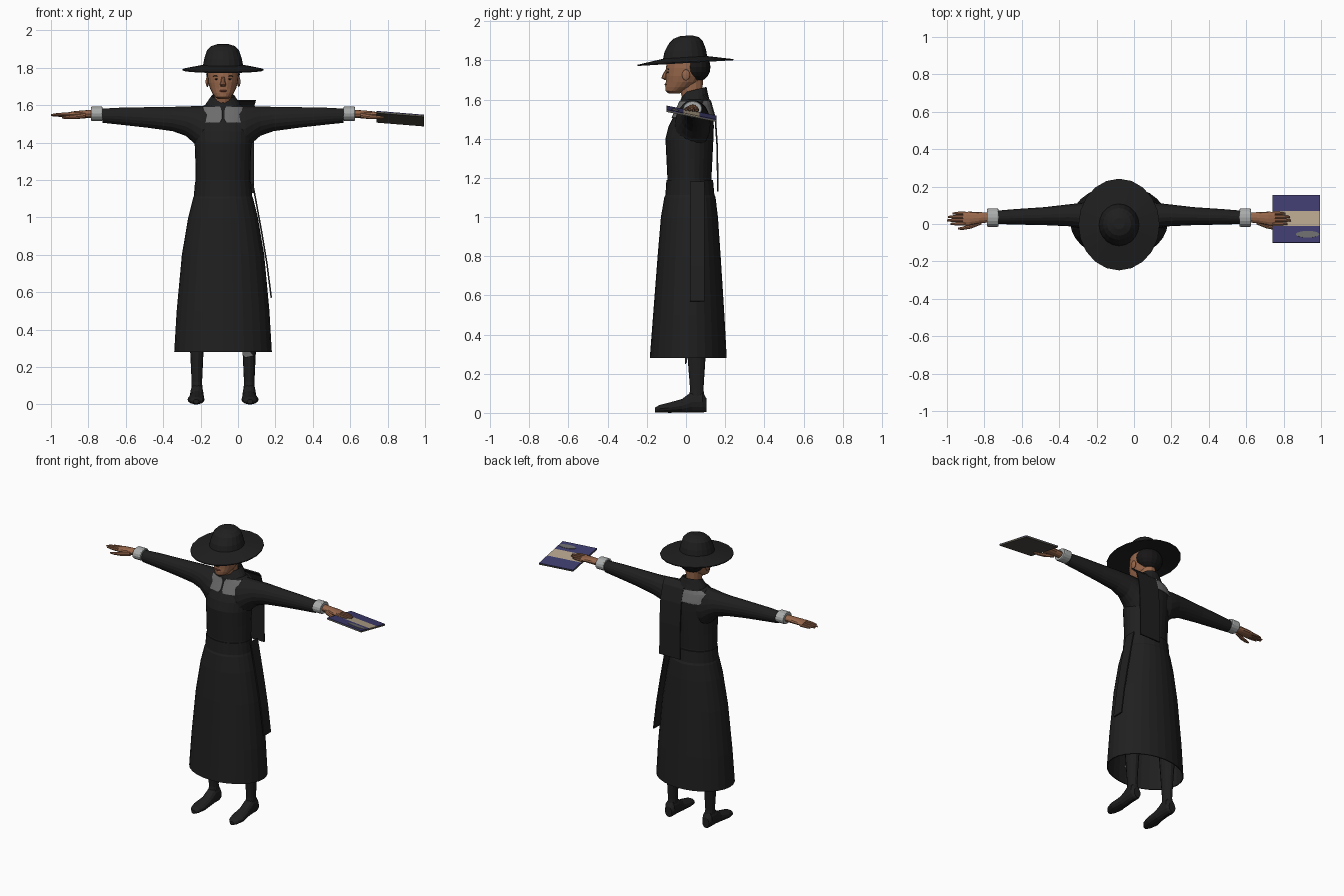
import bpy, bmesh, math
from mathutils import Vector as V

if "Cube" in bpy.data.objects:
    bpy.data.objects.remove(bpy.data.objects["Cube"])

CX = -0.08  # body centre line


def material(name, r, g, b):
    m = bpy.data.materials.new(name)
    m.use_nodes = True
    m.diffuse_color = (r, g, b, 1)
    bsdf = next(n for n in m.node_tree.nodes if n.type == 'BSDF_PRINCIPLED')
    bsdf.inputs["Base Color"].default_value = (r, g, b, 1)
    bsdf.inputs["Roughness"].default_value = 0.8
    return m


CLOTH = material("black_cloth", .014, .014, .014)
HAIR = material("dark_hair", .009, .008, .008)
SKIN = material("skin", .31, .135, .07)
LIPS = material("lips", .2, .06, .04)
COLLAR = material("grey_collar", .15, .15, .15)
CUFF = material("pale_cuff", .4, .41, .41)
BLUE = material("book_blue", .05, .047, .16)
BEIGE = material("book_beige", .47, .38, .27)
UNDER = material("book_underside", .085, .08, .065)
parts = []


def finish(name, bm, mat):
    bmesh.ops.recalc_face_normals(bm, faces=bm.faces[:])
    me = bpy.data.meshes.new(name)
    bm.to_mesh(me)
    bm.free()
    me.materials.append(mat)
    ob = bpy.data.objects.new(name, me)
    bpy.context.collection.objects.link(ob)
    parts.append(ob)
    return ob


def thicken(ob, t):
    m = ob.modifiers.new("thickness", 'SOLIDIFY')
    m.thickness, m.offset = t, 0


def loft(name, rings, mat, n=20, caps=True):
    """Skin through elliptical rings given as (centre, axis u, axis v)."""
    bm = bmesh.new()
    loops = []
    for c, u, v in rings:
        angles = [2 * math.pi * i / n for i in range(n)]
        loops.append([bm.verts.new(V(c) + V(u) * math.cos(a) + V(v) * math.sin(a)) for a in angles])
    for a, b in zip(loops, loops[1:]):
        for i in range(n):
            j = (i + 1) % n
            bm.faces.new((a[i], a[j], b[j], b[i]))
    if caps:
        bm.faces.new(loops[0])
        bm.faces.new(loops[-1])
    return finish(name, bm, mat)


def stack(name, rows, mat, n=20, caps=True, x=CX, tilt=0):
    """Vertical loft; rows are (z, half width, front y, back y)."""
    rings = []
    for z, w, f, b in rows:
        r = (b - f) / 2
        rings.append(((x, (f + b) / 2, z), (w, 0, 0), (0, r, r * tilt)))
    return loft(name, rings, mat, n, caps)


def limb(name, s, rows, mat, n=14):
    """Sideways loft; rows are (distance, front y, back y, bottom z, top z)."""
    rings = [((CX + s * d, (f + b) / 2, (lo + hi) / 2), (0, (b - f) / 2, 0), (0, 0, (hi - lo) / 2))
             for d, f, b, lo, hi in rows]
    return loft(name, rings, mat, n)


def ball(name, c, size, mat):
    bm = bmesh.new()
    bmesh.ops.create_uvsphere(bm, u_segments=16, v_segments=10, radius=1)
    bmesh.ops.scale(bm, vec=size, verts=bm.verts[:])
    bmesh.ops.translate(bm, vec=c, verts=bm.verts[:])
    return finish(name, bm, mat)


def ribbon(name, path, side, mat, t=.008):
    bm = bmesh.new()
    rows = [(bm.verts.new(V(p)), bm.verts.new(V(p) + V(side))) for p in path]
    for a, b in zip(rows, rows[1:]):
        bm.faces.new((a[0], a[1], b[1], b[0]))
    thicken(finish(name, bm, mat), t)


# Dress: bodice, waistband and open skirt
torso = stack("bodice", [(1.1, .15, -.1, .135), (1.2, .147, -.095, .13), (1.3, .148, -.1, .135),
                         (1.4, .152, -.105, .14), (1.46, .155, -.09, .142), (1.52, .155, -.06, .14),
                         (1.57, .14, -.035, .125), (1.595, .11, -.025, .115), (1.61, .07, -.01, .1)],
              CLOTH, 28)
stack("waistband", [(1.19, .15, -.1, .138), (1.1, .157, -.106, .146)], CLOTH, 28)
skirt = stack("skirt", [(1.12, .15, -.098, .138), (1.1, .158, -.108, .148), (1.0, .183, -.125, .16),
                        (.8, .217, -.142, .174), (.5, .245, -.165, .193), (.28, .258, -.182, .205)],
              CLOTH, 28, False)
thicken(skirt, .006)

# Standing collar, higher at the back
stack("neck_collar", [(1.58, .105, -.035, .12), (1.61, .09, -.03, .112), (1.65, .062, -.012, .105)],
      CLOTH, 20, False, tilt=.25)


# Grey collar flaps laid on the bodice
def flap(name, x0, x1, z0, z1, y):
    bm = bmesh.new()
    bmesh.ops.create_grid(bm, x_segments=8, y_segments=8, size=1)
    for v in bm.verts:
        u, w = v.co.x, v.co.y
        k = 1 - .22 * max(0, abs(w) - .5) * 2  # rounded corners
        v.co = ((x0 + x1) / 2 + u * k * (x1 - x0) / 2, y, (z0 + z1) / 2 + w * (z1 - z0) / 2)
    ob = finish(name, bm, COLLAR)
    m = ob.modifiers.new("lie_on_bodice", 'SHRINKWRAP')
    m.target, m.wrap_method, m.wrap_mode = torso, 'PROJECT', 'ABOVE_SURFACE'
    m.use_project_y = True
    m.use_negative_direction = y > 0
    m.use_positive_direction = y < 0
    m.offset = .006
    thicken(ob, .004)


flap("front_collar_right", CX - .112, CX - .004, 1.505, 1.588, -.3)
flap("front_collar_left", CX + .004, CX + .112, 1.505, 1.588, -.3)
flap("back_collar", CX - .125, CX + .125, 1.515, 1.59, .3)

# Neck, head and face
stack("neck", [(1.57, .05, -.01, .09), (1.64, .047, -.03, .085), (1.72, .05, -.05, .09)], SKIN, 14)
stack("head", [(1.632, .025, -.09, -.03), (1.643, .042, -.104, -.01), (1.665, .058, -.106, .04),
               (1.69, .07, -.103, .07), (1.72, .079, -.104, .09), (1.76, .083, -.102, .1),
               (1.8, .08, -.098, .1), (1.84, .06, -.07, .08)], SKIN, 20)
loft("nose", [((CX, -.095, 1.755), (.008, 0, 0), (0, .008, 0)), ((CX, -.105, 1.73), (.011, 0, 0), (0, .013, 0)),
              ((CX, -.108, 1.71), (.016, 0, 0), (0, .018, 0)), ((CX, -.1, 1.7), (.012, 0, 0), (0, .01, 0))],
     SKIN, 8)
ball("mouth", (CX, -.103, 1.676), (.022, .006, .006), LIPS)
ball("hair", (CX, .052, 1.765), (.09, .073, .075), HAIR)
for side, s in (("right", -1), ("left", 1)):
    ball("eye_" + side, (CX + s * .033, -.092, 1.739), (.013, .004, .004), HAIR)
    ball("brow_" + side, (CX + s * .034, -.091, 1.755), (.019, .004, .003), HAIR)
    ball("ear_" + side, (CX + s * .084, .0, 1.725), (.009, .02, .028), SKIN)

# Hat: drooping brim and rounded crown, tilted towards the face
stack("hat", [(1.808, .09, -.1, .09), (1.786, .217, -.248, .242), (1.792, .217, -.248, .242),
              (1.815, .107, -.117, .108), (1.85, .1, -.11, .102), (1.895, .085, -.085, .085),
              (1.915, .065, -.062, .065), (1.926, .03, -.028, .032)], CLOTH, 20, tilt=.06)

for side, s in (("right", -1), ("left", 1)):
    # Sleeve and cuff
    limb("sleeve_" + side, s, [(.07, -.06, .125, 1.34, 1.595), (.12, -.055, .125, 1.35, 1.598),
                               (.16, -.04, .12, 1.4, 1.596), (.2, -.025, .113, 1.435, 1.594),
                               (.27, -.012, .105, 1.46, 1.592), (.4, -.006, .09, 1.478, 1.59),
                               (.55, -.003, .08, 1.495, 1.587), (.645, 0, .072, 1.505, 1.582)], CLOTH, 18)
    limb("cuff_" + side, s, [(.645, -.012, .08, 1.517, 1.59), (.65, -.015, .083, 1.515, 1.593),
                             (.7, -.015, .083, 1.515, 1.593), (.705, -.012, .08, 1.517, 1.59)], CUFF, 16)
    # Hand with four fingers and a thumb
    limb("palm_" + side, s, [(.69, .01, .06, 1.53, 1.575), (.75, .002, .064, 1.533, 1.572),
                             (.8, -.008, .066, 1.535, 1.567), (.835, -.008, .064, 1.537, 1.56)], SKIN, 12)
    for i, tip in enumerate((.9, .92, .915, .89)):
        y = .001 + i * .0185
        z = 1.552 - .002 * i
        limb(f"finger_{i + 1}_{side}", s, [(.82, y - .01, y + .01, z - .011, z + .009),
                                           (tip - .03, y - .009, y + .009, z - .01, z + .007),
                                           (tip, y - .005, y + .005, z - .007, z + .002)], SKIN, 8)
    limb("thumb_" + side, s, [(.735, -.002, .025, 1.53, 1.56), (.79, -.024, .0, 1.525, 1.55),
                              (.835, -.032, -.014, 1.525, 1.544), (.86, -.03, -.02, 1.528, 1.538)], SKIN, 8)
    # Stockinged leg and boot
    lx = CX + s * .14
    stack("leg_" + side, [(.75, .06, -.03, .12), (.4, .045, .0, .11), (.27, .035, .008, .1),
                          (.12, .028, .02, .09), (.05, .032, .01, .1)], CLOTH, 14, x=lx)
    loft("boot_" + side, [((lx, .104, .04), (.025, 0, 0), (0, 0, .035)), ((lx, .085, .055), (.036, 0, 0), (0, 0, .055)),
                          ((lx, .03, .055), (.036, 0, 0), (0, 0, .055)), ((lx, -.02, .036), (.038, 0, 0), (0, 0, .036)),
                          ((lx + s * .004, -.09, .026), (.046, 0, 0), (0, 0, .026)),
                          ((lx + s * .004, -.135, .021), (.036, 0, 0), (0, 0, .02)),
                          ((lx + s * .004, -.158, .015), (.015, 0, 0), (0, 0, .012))], CLOTH, 14)

# Underskirt scrap showing below the hem
ribbon("underskirt_scrap", [(.025, -.003, .34), (.025, -.003, .265), (.04, -.003, .25)], (.045, .006, .01), COLLAR, .004)

# Loose sash ends on the back and the left hip
ribbon("back_sash", [(-.06, .09, 1.625), (-.07, .125, 1.59), (-.07, .15, 1.5), (-.07, .16, 1.35), (-.07, .162, 1.13)],
       (.155, 0, 0), CLOTH)
ribbon("hip_sash", [(.078, .02, 1.18), (.09, .02, 1.12), (.125, .02, .93), (.155, .02, .75), (.178, .02, .57)],
       (0, .075, 0), CLOTH)


# Open book in the left hand, sloping outward and backward
def book_z(x, y):
    return 1.53 - .08 * (x - .87) - .2 * (y - .025)


def sheet(name, outline, lift, mat, t):
    bm = bmesh.new()
    bm.faces.new([bm.verts.new((x, y, book_z(x, y) + lift)) for x, y in outline])
    thicken(finish(name, bm, mat), t)


def strip(name, y0, y1, lift, mat, t):
    sheet(name, [(.74, y0), (.995, y0), (.995, y1), (.74, y1)], lift, mat, t)


strip("book_back", -.1, .155, -.004, UNDER, .008)
strip("book_front_band", -.1, -.012, .002, BLUE, .004)
strip("book_middle_band", -.012, .068, .002, BEIGE, .004)
strip("book_rear_band", .068, .155, .002, BLUE, .004)
sheet("book_oval", [(.928 + .063 * math.cos(a * math.pi / 8), -.055 + .018 * math.sin(a * math.pi / 8))
                    for a in range(16)], .005, COLLAR, .003)

# Smooth shading with crisp edges
for ob in bpy.context.view_layer.objects:
    ob.select_set(ob in parts)
bpy.context.view_layer.objects.active = torso
bpy.ops.object.shade_smooth_by_angle(angle=math.radians(40))
